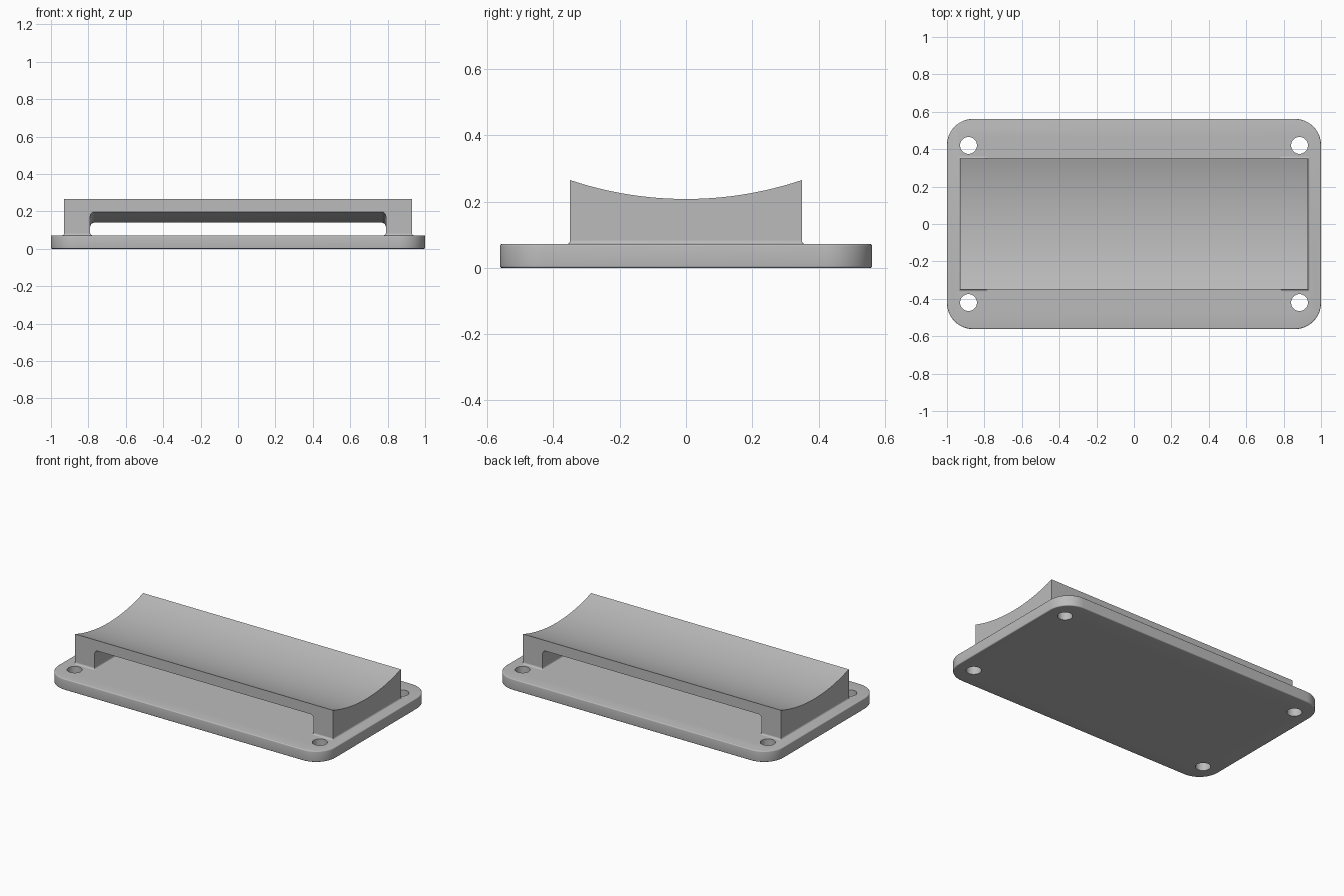
import bpy, bmesh
from math import sin, cos, pi, sqrt

cube = bpy.data.objects.get("Cube")
if cube:
    bpy.data.objects.remove(cube, do_unlink=True)

grey = bpy.data.materials.new("plain grey")
grey.use_nodes = True
colour = (0.5, 0.5, 0.5, 1)
grey.diffuse_color = colour
grey.node_tree.nodes["Principled BSDF"].inputs["Base Color"].default_value = colour

PLATE_TOP = 0.072
DECK_X, DECK_Y, OPEN_X = 0.93, 0.35, 0.79


def rounded_ring(cx, hx, hy, r, z, offset=0, n=12):
    """Rounded rectangle outline, grown by offset."""
    pts = []
    for q, (sx, sy) in enumerate([(1, 1), (-1, 1), (-1, -1), (1, -1)]):
        for i in range(n + 1):
            a = (q + i / n) * pi / 2
            pts.append((cx + sx * (hx - r) + (r + offset) * cos(a),
                        sy * (hy - r) + (r + offset) * sin(a), z))
    return pts


def loft(name, rings):
    """Skin matching closed rings and cap both ends."""
    bm = bmesh.new()
    loops = [[bm.verts.new(p) for p in ring] for ring in rings]
    for a, b in zip(loops, loops[1:]):
        for i in range(len(a)):
            j = (i + 1) % len(a)
            bm.faces.new((a[i], a[j], b[j], b[i]))
    bm.faces.new(loops[0])
    bm.faces.new(loops[-1])
    bmesh.ops.recalc_face_normals(bm, faces=bm.faces)
    mesh = bpy.data.meshes.new(name)
    bm.to_mesh(mesh)
    bm.free()
    mesh.materials.append(grey)
    obj = bpy.data.objects.new(name, mesh)
    bpy.context.collection.objects.link(obj)
    return obj


def smooth(obj):
    bpy.ops.object.select_all(action='DESELECT')
    obj.select_set(True)
    bpy.context.view_layer.objects.active = obj
    bpy.ops.object.shade_smooth_by_angle(angle=pi / 6)


# Base plate with softened rims
soft = 0.006
steps = [i * pi / 8 for i in range(5)]
profile = [(soft * (sin(a) - 1), soft * (1 - cos(a))) for a in steps]
profile += [(o, PLATE_TOP - z) for o, z in reversed(profile)]
plate = loft("base_plate", [rounded_ring(0, 1, 0.562, 0.14, z, o) for o, z in profile])

# Corner screw holes
for x in (-0.885, 0.885):
    for y in (-0.42, 0.42):
        cutter = loft("hole_cutter", [rounded_ring(x, 0.045, 0.045, 0.045, z)
                                      for z in (-0.1, 0.2)])
        for v in cutter.data.vertices:
            v.co.y += y
        cutter.hide_render = True
        mod = plate.modifiers.new("screw hole", 'BOOLEAN')
        mod.object = cutter
        mod.operation = 'DIFFERENCE'
        mod.solver = 'EXACT'
        bpy.context.view_layer.objects.active = plate
        bpy.ops.object.modifier_apply(modifier=mod.name)
        bpy.data.objects.remove(cutter, do_unlink=True)
smooth(plate)

# Curved cradle: arch section swept front to back along a sagging arc
ARC = 1.10
CORNER = 0.022


def arch_section(y):
    rise = ARC - sqrt(ARC * ARC - y * y)
    top, ceiling, low = 0.208 + rise, 0.14 + rise, PLATE_TOP - 0.01
    half = [(OPEN_X - CORNER * (1 - cos(a)), ceiling - CORNER * (1 - sin(a)))
            for a in reversed(steps)]
    half += [(OPEN_X, low), (DECK_X, low), (DECK_X, top)]
    outline = half + [(-x, z) for x, z in reversed(half)]
    return [(x, y, z) for x, z in outline]


count = 32
cradle = loft("curved_cradle",
              [arch_section(DECK_Y * (2 * i / count - 1)) for i in range(count + 1)])
smooth(cradle)

# Small fillets where the cradle's legs meet the plate
r = 0.01
for name, side in (("left_leg_fillet", 1), ("right_leg_fillet", -1)):
    rings = [rounded_ring(side * (DECK_X + OPEN_X) / 2, (DECK_X - OPEN_X) / 2, DECK_Y,
                          0.0005, PLATE_TOP + r * (1 - cos(a)), r * (1 - sin(a)), 4)
             for a in steps]
    smooth(loft(name, rings))
